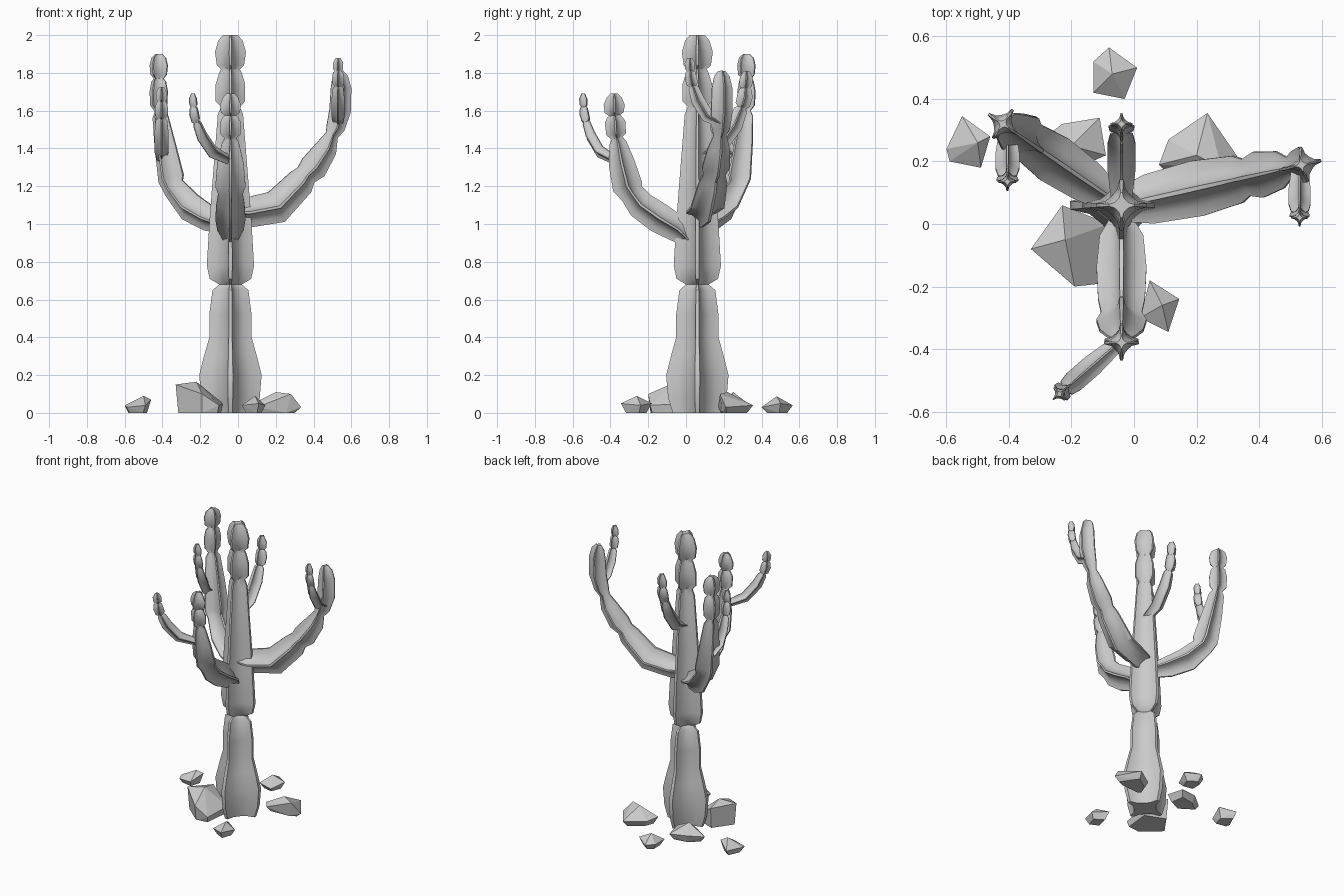
import bpy, bmesh, math
from mathutils import Vector

# Four-ribbed star cross-section with blunt tips and concave valleys
QUARTER = [(1.0, -0.08), (1.0, 0.08), (0.62, 0.17), (0.37, 0.37), (0.17, 0.62)]
STAR = []
for q in range(4):
    c, s = round(math.cos(q * math.pi / 2)), round(math.sin(q * math.pi / 2))
    STAR += [(c * a - s * b, s * a + c * b) for a, b in QUARTER]


def finish(name, bm, smooth):
    bmesh.ops.recalc_face_normals(bm, faces=bm.faces)
    me = bpy.data.meshes.new(name)
    bm.to_mesh(me)
    bm.free()
    ob = bpy.data.objects.new(name, me)
    bpy.context.collection.objects.link(ob)
    if smooth:
        bpy.ops.object.select_all(action='DESELECT')
        ob.select_set(True)
        bpy.context.view_layer.objects.active = ob
        bpy.ops.object.shade_smooth_by_angle(angle=math.radians(35))
    return ob


def stem(name, origin, azimuth, rings):
    """Loft the star along rings of (reach, height, radius) in a vertical plane."""
    a = math.radians(azimuth)
    head = Vector((math.cos(a), math.sin(a), 0))
    u = Vector((-math.sin(a), math.cos(a), 0))
    base = Vector((origin[0], origin[1], 0))
    pts = [base + head * r[0] + Vector((0, 0, r[1])) for r in rings]
    bm = bmesh.new()
    loops = []
    for i, p in enumerate(pts):
        t = (pts[min(i + 1, len(pts) - 1)] - pts[max(i - 1, 0)]).normalized()
        v = t.cross(u)
        loops.append([bm.verts.new(p + (u * x + v * y) * rings[i][2]) for x, y in STAR])
    n = len(STAR)
    for lo, hi in zip(loops, loops[1:]):
        for j in range(n):
            k = (j + 1) % n
            bm.faces.new((lo[j], lo[k], hi[k], hi[j]))
    bm.faces.new(loops[0])
    bm.faces.new(loops[-1])
    return finish(name, bm, True)


# Trunk
C = (-0.04, 0.06)
trunk = [(0, .13), (.08, .155), (.2, .165), (.3, .14), (.4, .112), (.52, .112), (.65, .095),
         (.68, .06), (.71, .11), (.78, .125), (1.0, .112), (1.2, .097), (1.58, .067),
         (1.62, .05), (1.65, .078), (1.74, .078), (1.8, .06), (1.82, .05), (1.84, .072),
         (1.91, .082), (1.97, .065), (2.0, .04)]
stem("trunk", C, 0, [(0, z, r) for z, r in trunk])

# Main arms
stem("right_arm", C, 12.6, [
    (.02, 1.06, .06), (.09, 1.06, .08), (.25, 1.09, .09), (.38, 1.22, .077), (.41, 1.26, .06),
    (.45, 1.30, .075), (.52, 1.40, .06), (.55, 1.47, .035), (.57, 1.51, .05), (.595, 1.6, .058),
    (.6, 1.72, .055), (.595, 1.78, .042), (.59, 1.81, .02)])
stem("front_arm", C, -90, [
    (.03, .90, .03), (.1, .97, .07), (.2, 1.03, .08), (.3, 1.10, .075), (.345, 1.16, .065),
    (.37, 1.2, .08), (.4, 1.32, .07), (.42, 1.43, .045), (.425, 1.455, .03), (.43, 1.475, .052),
    (.435, 1.54, .055), (.437, 1.565, .04), (.437, 1.575, .03), (.44, 1.59, .05),
    (.44, 1.63, .056), (.44, 1.67, .04), (.44, 1.69, .02)])
stem("back_left_arm", C, 145.6, [
    (.05, 1.0, .05), (.14, 1.03, .07), (.26, 1.09, .08), (.36, 1.19, .067), (.38, 1.24, .08),
    (.42, 1.42, .065), (.45, 1.57, .048), (.455, 1.6, .03), (.46, 1.63, .052), (.46, 1.7, .056),
    (.46, 1.755, .045), (.46, 1.77, .03), (.46, 1.79, .05), (.46, 1.84, .056),
    (.46, 1.88, .045), (.46, 1.9, .02)])

# Small twigs share one profile, scaled by reach, height and radius
TWIG = [(0, 0, .7), (.45, .12, 1), (.75, .36, 1), (.88, .54, .8), (.9, .57, .5), (.92, .6, .85),
        (.97, .7, .92), (.98, .78, .75), (.985, .8, .5), (.985, .83, .75), (1, .92, .78), (1, 1, .35)]
for name, origin, az, z0, reach, h, rad in [
        ("right_twig", (.53, .19), -90, 1.53, .17, .35, .035),
        ("front_twig", (-.05, -.38), -139, 1.34, .25, .35, .035),
        ("back_left_twig", (-.405, .3), -90, 1.34, .165, .385, .038),
        ("back_twig", C, 90, 1.36, .26, .45, .045)]:
    stem(name, origin, az, [(s * reach, z0 + z * h, r * rad) for s, z, r in TWIG])


# Rocks: convex hull of an outline, a smaller footprint on the ground and a peak
def rock(name, pts, foot):
    cx = sum(p[0] for p in pts) / len(pts)
    cy = sum(p[1] for p in pts) / len(pts)
    bm = bmesh.new()
    for x, y, z in pts:
        bm.verts.new((x, y, z))
    for x, y, z in pts[1:]:
        bm.verts.new((cx + (x - cx) * foot, cy + (y - cy) * foot, 0))
    res = bmesh.ops.convex_hull(bm, input=bm.verts)
    junk = {g for g in res["geom_interior"] + res["geom_unused"] if isinstance(g, bmesh.types.BMVert)}
    bmesh.ops.delete(bm, geom=list(junk), context='VERTS')
    bmesh.ops.dissolve_limit(bm, angle_limit=0.05, verts=bm.verts, edges=bm.edges)
    finish(name, bm, False)


rock("rock_front_left", [(-.22, -.05, .165), (-.33, -.08, .15), (-.23, .06, .14),
                         (-.08, 0, .05), (-.1, -.19, .04), (-.19, -.2, .1)], .9)
rock("rock_back_right", [(.2, .22, .11), (.08, .19, .05), (.11, .27, .04), (.235, .355, .04),
                         (.335, .21, .03), (.28, .18, .1), (.1, .17, .03)], .75)
rock("rock_back_left", [(-.2, .25, .11), (-.32, .25, .04), (-.23, .32, .05), (-.11, .34, .04),
                        (-.09, .22, .05), (-.2, .17, .04)], .75)
rock("pebble_back", [(-.07, .48, .088), (-.13, .52, .04), (-.08, .565, .04), (.01, .5, .05),
                     (-.03, .40, .03), (-.13, .42, .04)], .65)
rock("pebble_left", [(-.5, .26, .09), (-.6, .24, .04), (-.55, .345, .04), (-.46, .28, .07),
                     (-.49, .18, .04), (-.59, .2, .03)], .7)
rock("pebble_front", [(.09, -.26, .09), (.02, -.3, .04), (.05, -.18, .05), (.145, -.24, .04),
                      (.11, -.345, .05)], .65)
